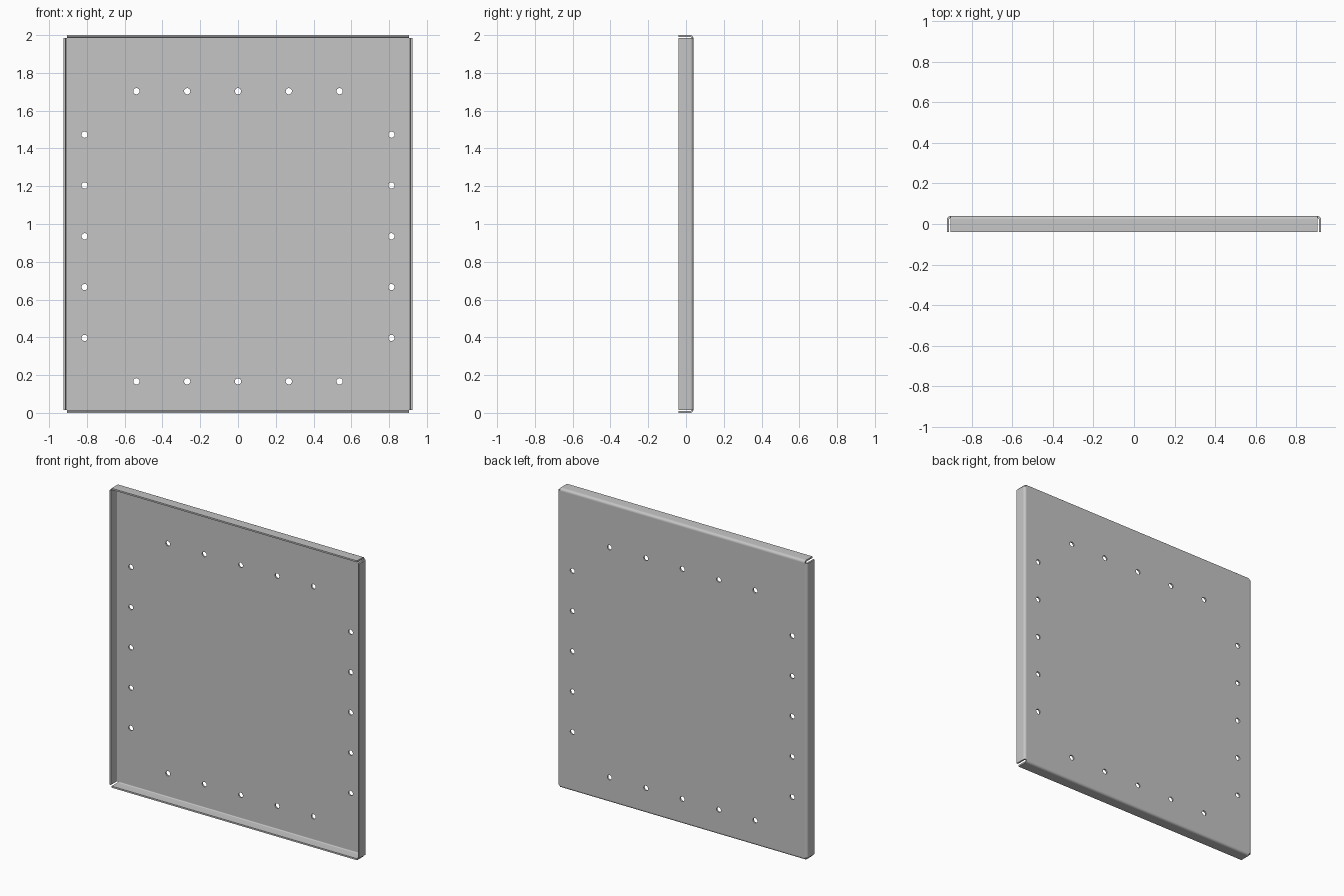
import bpy, bmesh, math
from mathutils import Matrix, Vector

cube = bpy.data.objects.get("Cube")
if cube:
    bpy.data.objects.remove(cube)

HALF_W, HALF_H, HALF_D = 0.923, 1.0, 0.039  # overall half sizes
THICK, BEND = 0.0105, 0.0165                # sheet thickness, outer bend radius
HOLE_R, PITCH = 0.0165, 0.269
ROW_X, ROW_Z, MID_Z = 0.812, 0.768, 0.935   # hole row offsets, centre height

steel = bpy.data.materials.new("light grey steel")
steel.use_nodes = True
GREY = (0.56, 0.56, 0.56, 1)
steel.diffuse_color = GREY
steel.node_tree.nodes["Principled BSDF"].inputs["Base Color"].default_value = GREY


def make_object(name, bm):
    bmesh.ops.recalc_face_normals(bm, faces=bm.faces)
    mesh = bpy.data.meshes.new(name)
    bm.to_mesh(mesh)
    bm.free()
    mesh.materials.append(steel)
    obj = bpy.data.objects.new(name, mesh)
    bpy.context.collection.objects.link(obj)
    bpy.ops.object.select_all(action='DESELECT')
    obj.select_set(True)
    bpy.context.view_layer.objects.active = obj
    bpy.ops.object.shade_smooth_by_angle(angle=math.radians(40))


def add_loop(bm, points):
    verts = [bm.verts.new(p) for p in points]
    return [bm.edges.new((a, b)) for a, b in zip(verts, verts[1:] + verts[:1])]


# Flat panel with four rows of five holes
def back_panel():
    bm = bmesh.new()
    w, h, y = HALF_W - BEND, HALF_H - BEND, HALF_D
    edges = add_loop(bm, [(sx * w, y, HALF_H + sz * h)
                          for sx, sz in ((-1, -1), (1, -1), (1, 1), (-1, 1))])
    centres = []
    for side in (-1, 1):
        for i in range(-2, 3):
            centres.append((i * PITCH, MID_Z + side * ROW_Z))
            centres.append((side * ROW_X, MID_Z + i * PITCH))
    for cx, cz in centres:
        angles = [math.tau * k / 24 for k in range(24)]
        edges += add_loop(bm, [(cx + HOLE_R * math.cos(a), y, cz + HOLE_R * math.sin(a))
                               for a in angles])
    bmesh.ops.triangle_fill(bm, edges=edges, use_beauty=True, normal=(0, 1, 0))
    result = bmesh.ops.extrude_face_region(bm, geom=bm.faces[:], use_keep_orig=True)
    moved = [v for v in result["geom"] if isinstance(v, bmesh.types.BMVert)]
    bmesh.ops.translate(bm, verts=moved, vec=(0, -THICK, 0))
    make_object("back_panel", bm)


# Bent edge: rounded bend and straight lip, swept along one side of the panel
def flange(name, reach, half_length, turn):
    arc = [math.pi / 2 * (1 - k / 8) for k in range(9)]
    cx, cy = reach - BEND, HALF_D - BEND

    def side(radius):
        pts = [(cx + radius * math.cos(a), cy + radius * math.sin(a)) for a in arc]
        return pts + [(cx + radius, -HALF_D)]

    profile = side(BEND) + side(BEND - THICK)[::-1]
    bm = bmesh.new()
    ends = [[bm.verts.new((x, y, z)) for x, y in profile]
            for z in (-half_length, half_length)]
    low, high = ends
    for i in range(len(profile) - 1):       # left open where it meets the panel
        bm.faces.new((low[i], low[i + 1], high[i + 1], high[i]))
    half = len(profile) // 2
    for end in ends:
        for i in range(half - 1):
            j = len(profile) - 1 - i
            bm.faces.new((end[i], end[i + 1], end[j - 1], end[j]))
    place = Matrix.Translation(Vector((0, 0, HALF_H))) @ Matrix.Rotation(turn, 4, 'Y')
    bmesh.ops.transform(bm, matrix=place, verts=bm.verts)
    make_object(name, bm)


back_panel()
for n, name in enumerate(("left_flange", "bottom_flange", "right_flange", "top_flange")):
    reach, other = (HALF_W, HALF_H) if n % 2 == 0 else (HALF_H, HALF_W)
    flange(name, reach, other - BEND, n * math.pi / 2)
